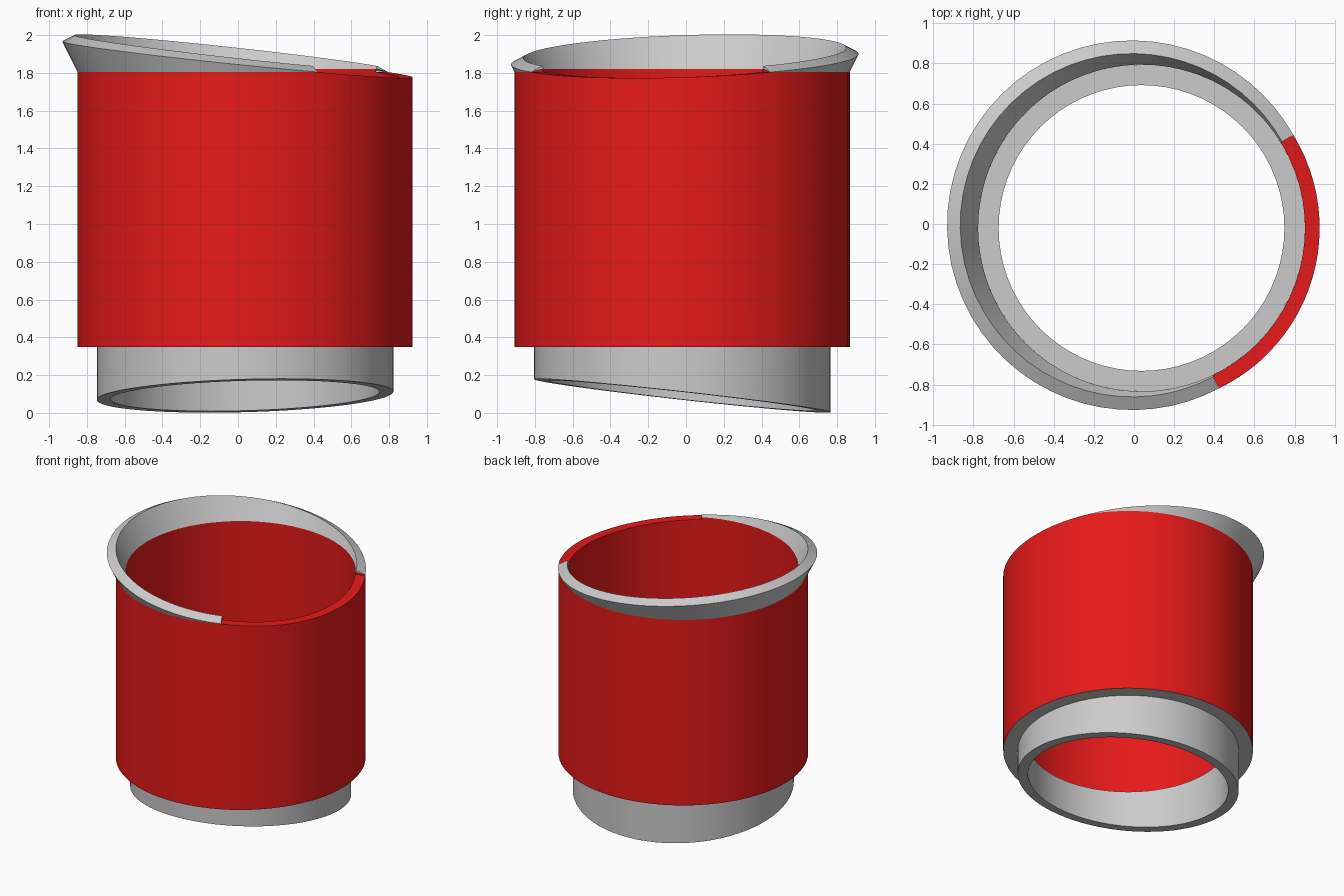
import bpy, bmesh, math

if "Cube" in bpy.data.objects:
    bpy.data.objects.remove(bpy.data.objects["Cube"])

CX, CY = 0.0375, -0.02          # tube axis
R, T = 0.8875, 0.073            # body radius, wall thickness
RC = 0.785                      # collar radius
Z_LEDGE, Z_TOP = 0.35, 1.804
FLARE = 0.5                     # outward run per unit of height
GX, GY, A = -0.1024, 0.03, 1.872  # tilted top plane
N = 72


def arc(a, b, n):
    return [a + (b - a) * i / n for i in range(n + 1)]


def loft(bm, angles, profile, cap_ends=False):
    """Sweep an angle-dependent (radius, height) profile about the axis."""
    rows = []
    for t in angles:
        rows.append([bm.verts.new((CX + r * math.cos(t), CY + r * math.sin(t), z))
                     for r, z in profile(t)])
    for p, q in zip(rows, rows[1:]):
        for j in range(len(p) - 1):
            bm.faces.new((p[j], q[j], q[j + 1], p[j + 1]))
    if cap_ends:
        bm.faces.new(rows[0])
        bm.faces.new(rows[-1][::-1])


def finish(name, bm, color=None):
    bmesh.ops.remove_doubles(bm, verts=bm.verts[:], dist=1e-5)
    mesh = bpy.data.meshes.new(name)
    bm.to_mesh(mesh)
    bm.free()
    ob = bpy.data.objects.new(name, mesh)
    bpy.context.collection.objects.link(ob)
    if color:
        mat = bpy.data.materials.new(name + "_paint")
        mat.diffuse_color = color
        mat.use_nodes = True
        mat.node_tree.nodes["Principled BSDF"].inputs["Base Color"].default_value = mat.diffuse_color
        mesh.materials.append(mat)
    bpy.ops.object.select_all(action='DESELECT')
    ob.select_set(True)
    bpy.context.view_layer.objects.active = ob
    bpy.ops.object.shade_smooth_by_angle(angle=math.radians(30))


def slope(t):
    return GX * math.cos(t) + GY * math.sin(t)


base = A + GX * CX + GY * CY                     # plane height on the axis
low = math.atan2(-GY, -GX)                       # lowest direction of the plane
half = math.acos((base - Z_TOP) / (R * math.hypot(GX, GY)))
rim_arc = arc(low - half, low + half, 24)
flare_arc = arc(low + half, low - half + 2 * math.pi, N - 24)
inner_base = (R - T, Z_TOP + T * 0.236)          # mitred inner edge under the flare


# Collar with slanted foot and the ledge joining it to the body
def collar(t):
    def foot(r):
        return r, 0.091 + r * (0.028 * math.cos(t) - 0.111 * math.sin(t))
    return [(R - T, Z_LEDGE + T), (RC - T, Z_LEDGE + T), foot(RC - T),
            foot(RC), (RC, Z_LEDGE), (R, Z_LEDGE)]


bm = bmesh.new()
loft(bm, arc(0, 2 * math.pi, N), collar)
finish("collar", bm)


# Red body: plain walls below the flare, slanted rim on the low side
def rim(t):
    z = base + R * slope(t)
    return [(R, Z_LEDGE), (R, z), (R - T, z), (R - T, Z_LEDGE + T)]


bm = bmesh.new()
loft(bm, rim_arc, rim)
loft(bm, flare_arc, lambda t: [(R, Z_LEDGE), (R, Z_TOP)])
loft(bm, flare_arc, lambda t: [inner_base, (R - T, Z_LEDGE + T)])
finish("body", bm, (0.8, 0.01, 0.01, 1))


# Flared lip: cone cut by the tilted plane, with a square-cut edge
def lip(t):
    s = slope(t)
    z = (base + s * (R - FLARE * Z_TOP)) / (1 - FLARE * s)
    r = R + FLARE * (z - Z_TOP)
    k = T / math.hypot(1, FLARE)
    return [(R, Z_TOP), (r, z), (r - k, z + k * FLARE), inner_base]


bm = bmesh.new()
loft(bm, flare_arc, lip, cap_ends=True)
bmesh.ops.dissolve_degenerate(bm, dist=1e-5, edges=bm.edges[:])
finish("flared_lip", bm)
